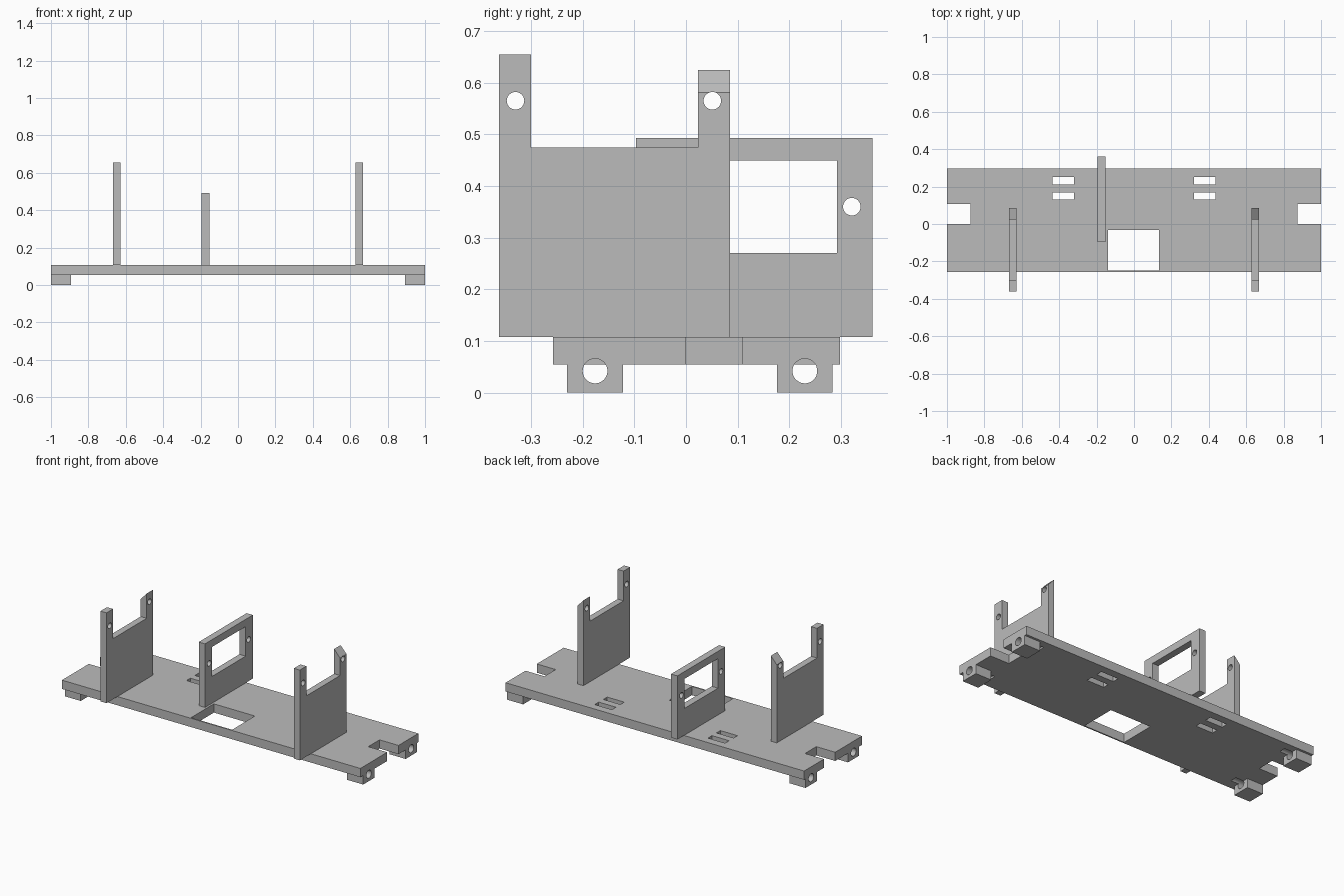
import bpy, bmesh, math
from mathutils import Matrix

if "Cube" in bpy.data.objects:
    bpy.data.objects.remove(bpy.data.objects["Cube"])

grey = bpy.data.materials.new("plain grey")
grey.diffuse_color = (0.5, 0.5, 0.5, 1)
grey.use_nodes = True
grey.node_tree.nodes["Principled BSDF"].inputs["Base Color"].default_value = grey.diffuse_color


def new_object(name, bm):
    bmesh.ops.recalc_face_normals(bm, faces=bm.faces)
    me = bpy.data.meshes.new(name)
    bm.to_mesh(me)
    bm.free()
    ob = bpy.data.objects.new(name, me)
    bpy.context.collection.objects.link(ob)
    me.materials.append(grey)
    return ob


def box(name, x, y, z):
    bm = bmesh.new()
    bmesh.ops.create_cube(bm, size=1)
    for v in bm.verts:
        v.co = [(a + b) / 2 + c * (b - a) for c, (a, b) in zip(v.co, (x, y, z))]
    return new_object(name, bm)


def rod(name, x, y, z, r):
    """Cylinder along x."""
    bm = bmesh.new()
    m = Matrix.Translation(((x[0] + x[1]) / 2, y, z)) @ Matrix.Rotation(math.pi / 2, 4, 'Y')
    bmesh.ops.create_cone(bm, cap_ends=True, segments=32, radius1=r, radius2=r,
                          depth=x[1] - x[0], matrix=m)
    return new_object(name, bm)


def prism(name, pts, x):
    """Outline in (y, z), extruded along x."""
    bm = bmesh.new()
    f = bm.faces.new([bm.verts.new((x[0], y, z)) for y, z in pts])
    ext = bmesh.ops.extrude_face_region(bm, geom=[f])
    for v in ext["geom"]:
        if isinstance(v, bmesh.types.BMVert):
            v.co.x = x[1]
    return new_object(name, bm)


def cut(ob, cutters):
    for c in cutters:
        mod = ob.modifiers.new("cut", 'BOOLEAN')
        mod.operation = 'DIFFERENCE'
        mod.solver = 'EXACT'
        mod.object = c
    dg = bpy.context.evaluated_depsgraph_get()
    me = bpy.data.meshes.new_from_object(ob.evaluated_get(dg))
    ob.modifiers.clear()
    ob.data = me
    for c in cutters:
        bpy.data.objects.remove(c)


Z0, Z1 = 0.055, 0.108          # base plate bottom and top
THROUGH = (0, 0.2)
FOOT_Y = ((-0.23, -0.122), (0.176, 0.284))


def axle(s, y):
    """Bore through a foot, grooving the plate above."""
    return rod("bore", sorted((s * 0.84, s * 1.1)), sum(y) / 2, 0.042, 0.024)


# base plate with front window, end notches, strap slots and bore grooves
base = box("base_plate", (-1, 1), (-0.257, 0.298), (Z0, Z1))
holes = [box("window", (-0.14, 0.135), (-0.249, -0.031), THROUGH)]
for s in (-1, 1):
    holes.append(box("notch", sorted((s * 0.873, s * 1.1)), (0, 0.108), THROUGH))
    for y in ((0.131, 0.168), (0.211, 0.25)):
        holes.append(box("slot", sorted((s * 0.322, s * 0.437)), y, THROUGH))
    holes += [axle(s, y) for y in FOOT_Y]
cut(base, holes)

# bored feet
for s, side in ((-1, "left"), (1, "right")):
    for y, end in zip(FOOT_Y, ("front", "back")):
        foot = box(f"foot_{side}_{end}", sorted((s * 0.893, s)), y, (0, Z0))
        cut(foot, [axle(s, y)])

# forked side brackets, rear prong bevelled on its outer side
fork = [(-0.362, Z1), (0.085, Z1), (0.085, 0.625), (0.023, 0.625), (0.023, 0.475),
        (-0.3, 0.475), (-0.3, 0.655), (-0.362, 0.655)]
for s, side in ((-1, "left"), (1, "right")):
    x = sorted((s * 0.628, s * 0.668))
    bracket = prism(f"bracket_{side}", fork, x)
    for v in bracket.data.vertices:
        if abs(v.co.z - 0.625) < 0.001 and abs(v.co.x) > 0.65:
            v.co.z = 0.581
    cut(bracket, [rod("pin_hole", (x[0] - 0.1, x[1] + 0.1), y, 0.565, 0.017)
                  for y in (-0.33, 0.051)])

# windowed middle bracket
mid = box("middle_bracket", (-0.195, -0.153), (-0.097, 0.361), (Z1, 0.493))
cut(mid, [box("opening", (-0.3, 0), (-0.028, 0.292), (0.27, 0.449))] +
    [rod("screw_hole", (-0.3, 0), y, 0.36, 0.017) for y in (-0.057, 0.321)])
